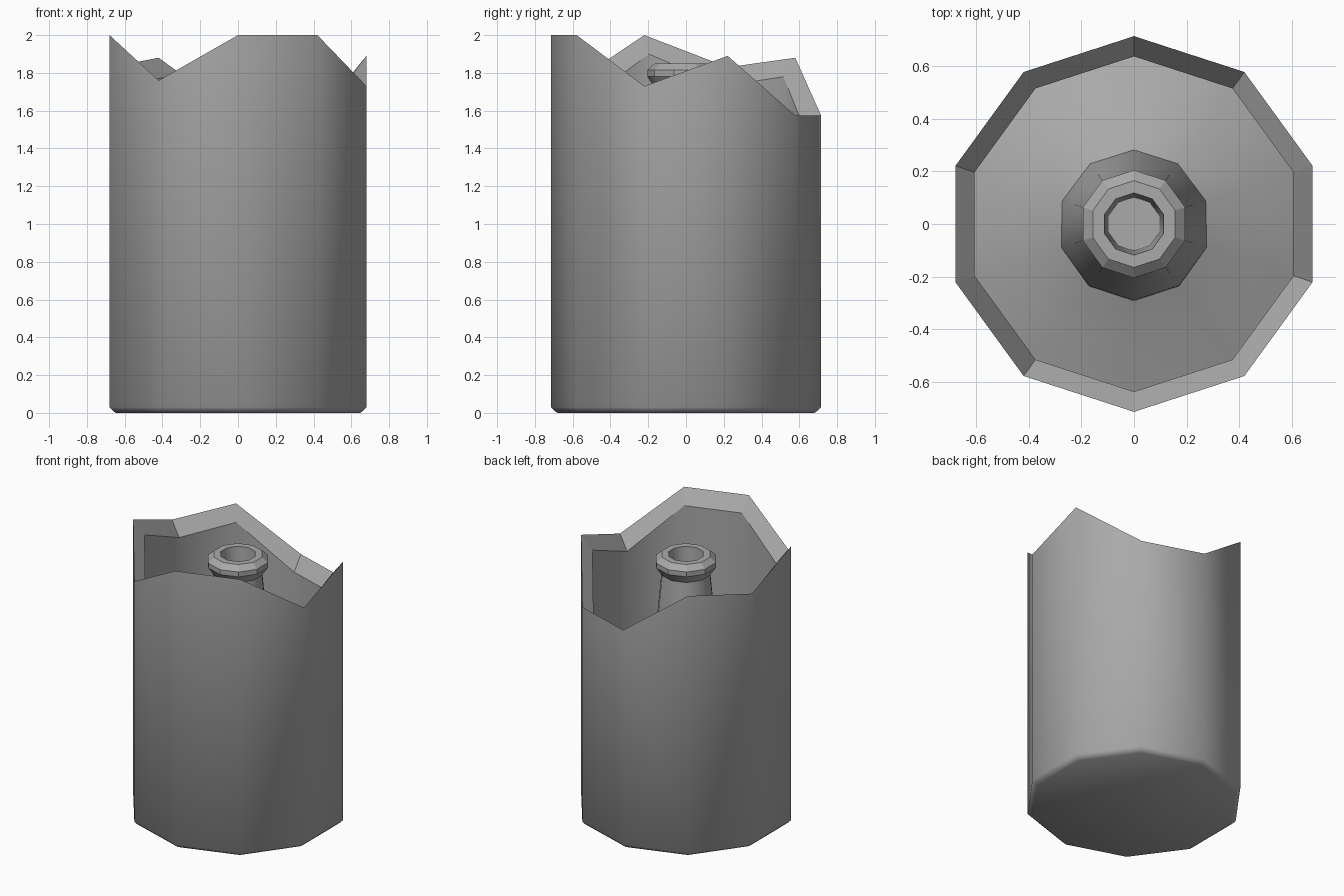
import bpy, bmesh
from math import radians, cos, sin, pi

cube = bpy.data.objects.get("Cube")
if cube:
    bpy.data.objects.remove(cube)

SIDES = 10
gray = bpy.data.materials.new("stone gray")
gray.use_nodes = True
gray.diffuse_color = (0.4, 0.4, 0.4, 1)
gray.node_tree.nodes["Principled BSDF"].inputs["Base Color"].default_value = (0.4, 0.4, 0.4, 1)


def ring(bm, r, z):
    """Ten-sided ring starting at the back; z is a number or one height per corner."""
    heights = z if isinstance(z, list) else [z] * SIDES
    return [bm.verts.new((r * sin(2 * pi * i / SIDES), r * cos(2 * pi * i / SIDES), h))
            for i, h in enumerate(heights)]


def loft(name, profile, sharp=(), cap_start=True, cap_end=True, angle=50):
    """Join rings of (radius, height); bands listed in sharp get hard edges."""
    bm = bmesh.new()
    rings = [ring(bm, r, z) for r, z in profile]
    hard = []
    for k, (a, b) in enumerate(zip(rings, rings[1:])):
        for i in range(SIDES):
            j = (i + 1) % SIDES
            f = bm.faces.new((a[i], a[j], b[j], b[i]))
            if k in sharp:
                hard.extend(f.edges)
    if cap_start:
        bm.faces.new(rings[0])
    if cap_end:
        bm.faces.new(rings[-1])
    bmesh.ops.recalc_face_normals(bm, faces=bm.faces)
    if not cap_start and not cap_end and bm.faces[:][0].normal.z < 0:
        bmesh.ops.reverse_faces(bm, faces=bm.faces)
    for e in hard:
        e.smooth = False
    mesh = bpy.data.meshes.new(name)
    bm.to_mesh(mesh)
    bm.free()
    mesh.materials.append(gray)
    ob = bpy.data.objects.new(name, mesh)
    bpy.context.collection.objects.link(ob)
    bpy.ops.object.select_all(action='DESELECT')
    ob.select_set(True)
    bpy.context.view_layer.objects.active = ob
    bpy.ops.object.shade_smooth_by_angle(angle=radians(angle))
    return ob


# Broken hollow shell: jagged rim sloping down to the inner wall
rim = [1.575, 1.575, 1.89, 1.73, 2.0, 2.0, 1.76, 2.0, 1.83, 1.88]
inner_rim = [z - 0.1 for z in rim]
loft("shell", [(0.68, 0), (0.695, 0.01), (0.715, 0.03), (0.715, rim),
               (0.638, inner_rim), (0.638, 0.1)], sharp=(3,))

# Central post with a collared, hollow top
loft("post", [(0.30, 0.2), (0.29, 0.36), (0.235, 0.7), (0.195, 1.4), (0.165, 1.72),
              (0.205, 1.78), (0.205, 1.815), (0.165, 1.85), (0.118, 1.85),
              (0.102, 1.5)], sharp=(5, 6, 7), angle=37)

# Sloping mound on the floor, a little lower at the front
tilt = [0.04 * cos(2 * pi * i / SIDES) for i in range(SIDES)]
loft("floor_mound", [(0.17, [0.42 + t for t in tilt]), (0.30, [0.36 + t for t in tilt]),
                     (0.48, [0.29 + t for t in tilt]), (0.66, 0.19), (0.66, 0.1)])
